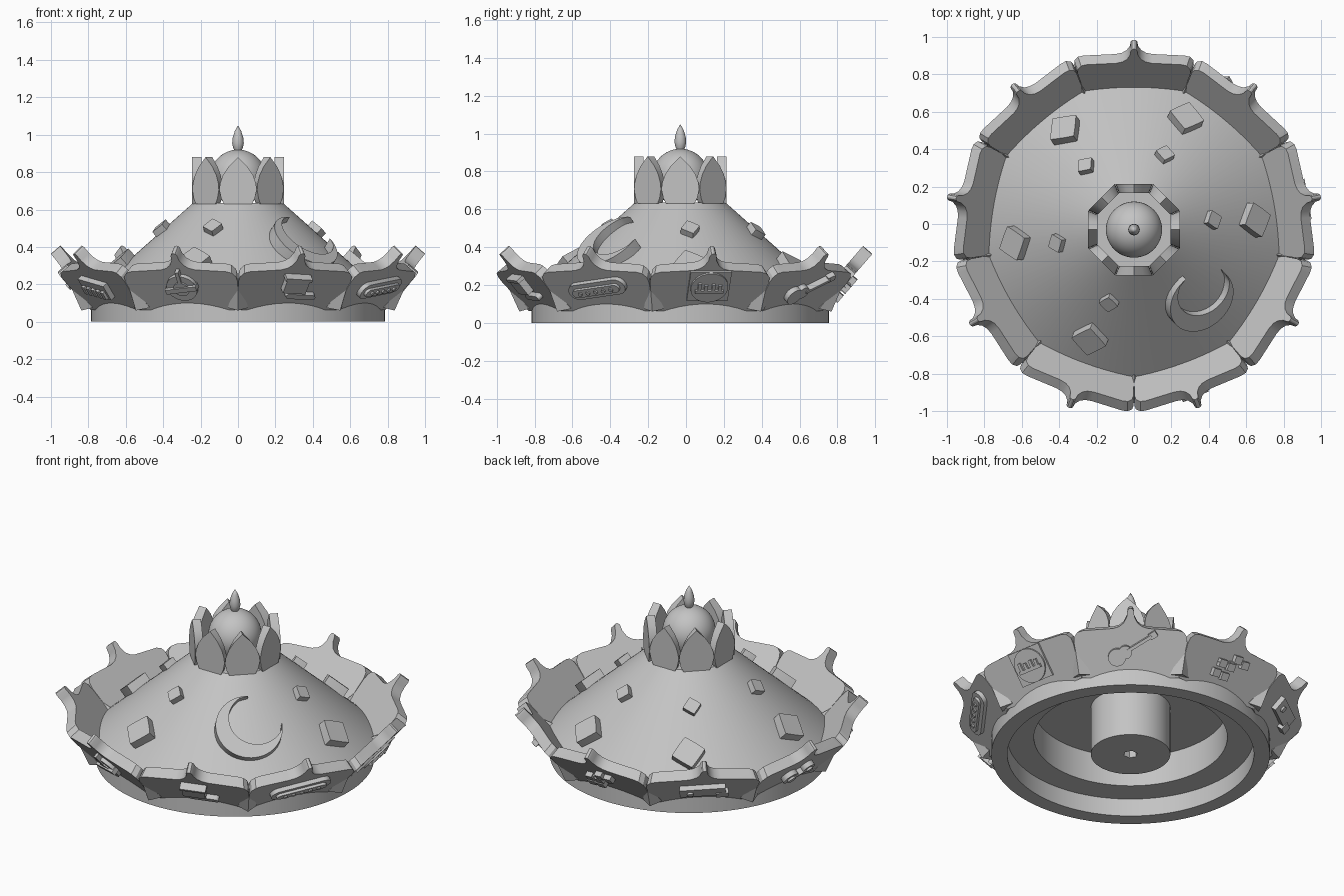
import bpy, bmesh
from math import sin, cos, tan, pi, radians, hypot, atan2
from mathutils import Matrix, Vector

cube = bpy.data.objects.get("Cube")
if cube:
    bpy.data.objects.remove(cube)

stone = bpy.data.materials.new("plain_grey")
stone.use_nodes = True
stone.diffuse_color = (0.55, 0.55, 0.55, 1)
stone.node_tree.nodes["Principled BSDF"].inputs["Base Color"].default_value = (0.55, 0.55, 0.55, 1)

AXIS = Vector((0, -0.03, 0))      # centre of the round body
UP = Vector((0, 0, 1))


def finish(name, bm, smooth=True):
    bmesh.ops.remove_doubles(bm, verts=bm.verts, dist=1e-5)
    bmesh.ops.recalc_face_normals(bm, faces=bm.faces)
    mesh = bpy.data.meshes.new(name)
    bm.to_mesh(mesh)
    bm.free()
    mesh.materials.append(stone)
    if smooth:
        mesh.shade_smooth()
        mesh.set_sharp_from_angle(angle=radians(30))
    obj = bpy.data.objects.new(name, mesh)
    bpy.context.collection.objects.link(obj)
    return obj


def lathe(name, profile, segments=96, hex_radius=0):
    """Turn (radius, z) points; radii up to hex_radius become hexagonal."""
    bm = bmesh.new()
    rings = []
    for r, z in profile:
        ring = []
        for i in range(segments):
            a = 2 * pi * i / segments
            k = cos(pi / 6) / cos(a % (pi / 3) - pi / 6) if r <= hex_radius else 1
            ring.append(bm.verts.new(AXIS + Vector((r * k * cos(a), r * k * sin(a), z))))
        rings.append(ring)
    for lo, hi in zip(rings, rings[1:]):
        for i in range(segments):
            j = (i + 1) % segments
            bm.faces.new((lo[i], lo[j], hi[j], hi[i]))
    bmesh.ops.dissolve_degenerate(bm, edges=bm.edges, dist=1e-6)
    return finish(name, bm)


def frame(angle, r, z, lean_r, lean_z):
    """Local axes on the body: u sideways, v along (lean_r, lean_z), n outward."""
    e = Vector((cos(angle), sin(angle), 0))
    u = Vector((-sin(angle), cos(angle), 0))
    v = (e * lean_r + UP * lean_z).normalized()
    m = Matrix((u, v, u.cross(v))).transposed().to_4x4()
    m.translation = AXIS + e * r + UP * z
    return m


def prism(name, pts, m, low, high, low_scale=1.0, smooth=True):
    bm = bmesh.new()
    a = [bm.verts.new(m @ Vector((x * low_scale, y, low))) for x, y in pts]
    b = [bm.verts.new(m @ Vector((x, y, high))) for x, y in pts]
    n = len(pts)
    bm.faces.new(a[::-1])
    bm.faces.new(b)
    for i in range(n):
        j = (i + 1) % n
        bm.faces.new((a[i], a[j], b[j], b[i]))
    return finish(name, bm, smooth)


def mirrored(half):
    return half + [(-x, y) for x, y in reversed(half) if x > 1e-6]


def box(w, h):
    return [(-w / 2, -h / 2), (w / 2, -h / 2), (w / 2, h / 2), (-w / 2, h / 2)]


def arc(r, start, end, n, cx=0, cy=0):
    return [(cx + r * cos(radians(start + (end - start) * i / n)),
             cy + r * sin(radians(start + (end - start) * i / n))) for i in range(n + 1)]


def disc(r, n=28):
    return arc(r, 0, 360, n)[:-1]


def capsule(length, r):
    d = length / 2 - r
    return arc(r, -90, 90, 8, d) + arc(r, 90, 270, 8, -d)


# Body: drum, cone, hollow underside with a centre post
lathe("drum_and_cone", [(0, 0.08), (0.04, 0.08), (0.04, 0), (0.224, 0), (0.224, 0.30),
      (0.545, 0.30), (0.545, 0.11), (0.695, 0.11), (0.695, 0), (0.785, 0),
      (0.785, 0.15), (0.24, 0.635), (0, 0.635)], hex_radius=0.05)

# Dome and bud on top
lathe("dome", [(0.15 * cos(t), 0.77 + 0.15 * sin(t))
               for t in [-pi / 2 + pi * i / 24 for i in range(25)]], 48)
lathe("bud_finial", [(0, 0.9), (0.016, 0.91), (0.026, 0.93), (0.031, 0.955),
                     (0.028, 0.985), (0.017, 1.02), (0, 1.05)], 24)

# Crown of eight pointed petals
petal = mirrored([(0.075, 0), (0.09, 0.03), (0.1, 0.075), (0.096, 0.11),
                  (0.08, 0.155), (0.05, 0.2), (0, 0.25)])
for i in range(8):
    prism("petal", petal, frame(i * pi / 4, 0.245, 0.63, 0, 1), -0.05, 0, 0.8)

# Flared rim panels, each with a pointed crest
R0, Z0, LEAN_R, LEAN_Z, THICK = 0.785, 0.10, 0.656, 0.755, 0.065


def side(v):
    return (R0 + LEAN_R * v) * tan(radians(20)) - 0.002


panel = mirrored([(side(-0.05), -0.05), (side(0.15), 0.15), (side(0.18) - 0.008, 0.185),
                  (0.3, 0.212), (0.27, 0.222), (0.1, 0.234), (0.065, 0.245), (0.04, 0.265),
                  (0.022, 0.3), (0.018, 0.335), (0.01, 0.347), (0, 0.35)])
for i in range(9):
    a = radians(90 - 40 * i)
    m = frame(a, R0, Z0, LEAN_R, LEAN_Z)
    prism("rim_panel", panel, m, -THICK, 0, 1 - THICK * LEAN_Z / 0.86)

    # Wedge bracket under each panel joint
    b = frame(a + radians(20), 0, 0, 0, 1)
    bm = bmesh.new()
    corners = [(-0.055, 0.075, 0.8), (0.055, 0.075, 0.8), (0, 0.06, 0.85),
               (0, 0.235, 0.93), (0, 0.16, 0.77)]
    bmesh.ops.convex_hull(bm, input=[bm.verts.new(b @ Vector(c)) for c in corners])
    finish("joint_bracket", bm, False)


# Raised emblems on the rim panels
def emblem(name, angle, pts, x=0, y=0, turn=0, depth=0.03, base=-0.005, spin=0):
    m = frame(radians(angle), R0, Z0, LEAN_R, LEAN_Z) @ Matrix.Translation((0, 0.12, 0))
    m = m @ Matrix.Rotation(radians(turn), 4, 'Z') @ Matrix.Translation((x, y, 0))
    prism(name, pts, m @ Matrix.Rotation(radians(spin), 4, 'Z'), base, depth)


# guitar
for x, r in ((-0.09, 0.05), (-0.035, 0.038)):
    emblem("guitar_body", 50, disc(r), x, 0, 32)
emblem("guitar_neck", 50, box(0.16, 0.018), 0.06, 0, 32, 0.035)
emblem("guitar_head", 50, box(0.045, 0.036), 0.15, 0, 32, 0.03)

# round badge on a square plate
emblem("badge_plate", 10, box(0.22, 0.2), 0, 0.01, 0, 0.012)
emblem("badge_disc", 10, disc(0.1), 0, 0.01, 0, 0.022)
emblem("badge_bar", 10, box(0.15, 0.02), 0, -0.01, 0, 0.035)
for x, h in ((-0.055, 0.06), (-0.02, 0.04), (0.02, 0.05), (0.055, 0.04)):
    emblem("badge_post", 10, box(0.018, h), x, 0.015, 0, 0.035)

# long capsule with a raised inner track
emblem("capsule_plate", -30, capsule(0.36, 0.05), 0, 0, 9, 0.025)
emblem("capsule_track", -30, capsule(0.3, 0.025), 0, 0, 9, 0.04)
for i in range(5):
    emblem("capsule_stud", -30, disc(0.012, 12), -0.1 + 0.05 * i, 0, 9, 0.048)

# box with a trailing arm
emblem("case", -70, box(0.13, 0.09), 0, 0.025, -4, 0.04)
emblem("case_lid", -70, box(0.15, 0.02), 0, 0.075, -4, 0.045)
emblem("case_arm", -70, capsule(0.17, 0.016), 0.05, -0.05, -4, 0.03)

# round drum with crossed bars
emblem("drum_disc", -110, disc(0.085), 0, 0, 0, 0.022)
emblem("drum_centre", -110, disc(0.045), 0, 0, 0, 0.03)
emblem("drum_bar", -110, box(0.18, 0.03), 0, 0, 8, 0.038)
emblem("drum_pin", -110, box(0.02, 0.1), 0, 0.07, 0, 0.03)

# striped keyboard
emblem("keyboard", -150, box(0.22, 0.1), 0, 0, -14, 0.03)
for i in range(5):
    emblem("keyboard_key", -150, box(0.026, 0.05), -0.08 + 0.04 * i, -0.015, -14, 0.045)

# paired discs
for x, y, r in ((-0.06, -0.02, 0.05), (0.05, 0.03, 0.04)):
    emblem("paired_disc", 170, disc(r), x, y, 0, 0.03)
    emblem("paired_hub", 170, disc(r / 2), x, y, 0, 0.042)
emblem("paired_link", 170, box(0.16, 0.02), 0, 0, 24, 0.035)

# long plate with a tab
emblem("long_plate", 130, box(0.26, 0.09), 0, 0, 4, 0.03)
emblem("long_plate_tab", 130, box(0.07, 0.05), 0.11, -0.04, 4, 0.035)
emblem("long_plate_stud", 130, disc(0.018, 16), -0.07, 0, 4, 0.042)

# cluster of blocks
for x, y in ((-0.08, -0.05), (-0.02, -0.06), (-0.06, 0.01), (0, 0), (0.03, 0.05), (0.085, 0.03)):
    emblem("block", 90, box(0.048, 0.045), x, y, 6, 0.03)
emblem("block_rail", 90, box(0.16, 0.015), 0, 0.025, 20, 0.02)


# Stars and crescent standing on the cone
def cone_frame(x, y):
    dy = y - AXIS.y
    r = hypot(x, dy)
    return frame(atan2(dy, x), r, 0.15 + 0.89 * (0.785 - r), -0.545, 0.485)


def star(radius):
    pts = []
    for i in range(24):
        t = 2 * pi * i / 24
        c, s = cos(t), sin(t)
        pts.append((radius * c * abs(c) ** 0.9, radius * s * abs(s) ** 0.9))
    return pts


big = ((-0.36, 0.49), (0.27, 0.55), (0.63, 0.02), (-0.23, -0.6), (-0.62, -0.1))
small = ((-0.25, 0.3), (0.16, 0.36), (0.41, 0.02), (-0.13, -0.41), (-0.4, -0.1))
for name, spots, radius, depth in (("large_star", big, 0.095, 0.05), ("small_star", small, 0.052, 0.035)):
    for x, y in spots:
        m = cone_frame(x, y) @ Matrix.Rotation(radians(12), 4, 'Z')
        prism(name, star(radius), m, -0.03, depth)

outer = arc(0.19, 85, 365, 40)
inner = arc(0.155, 0, -270, 36, 0.045, 0.045)
tips = [p for p in inner if hypot(*p) < 0.185]
prism("crescent_moon", outer + tips, cone_frame(0.345, -0.39), -0.03, 0.04)
